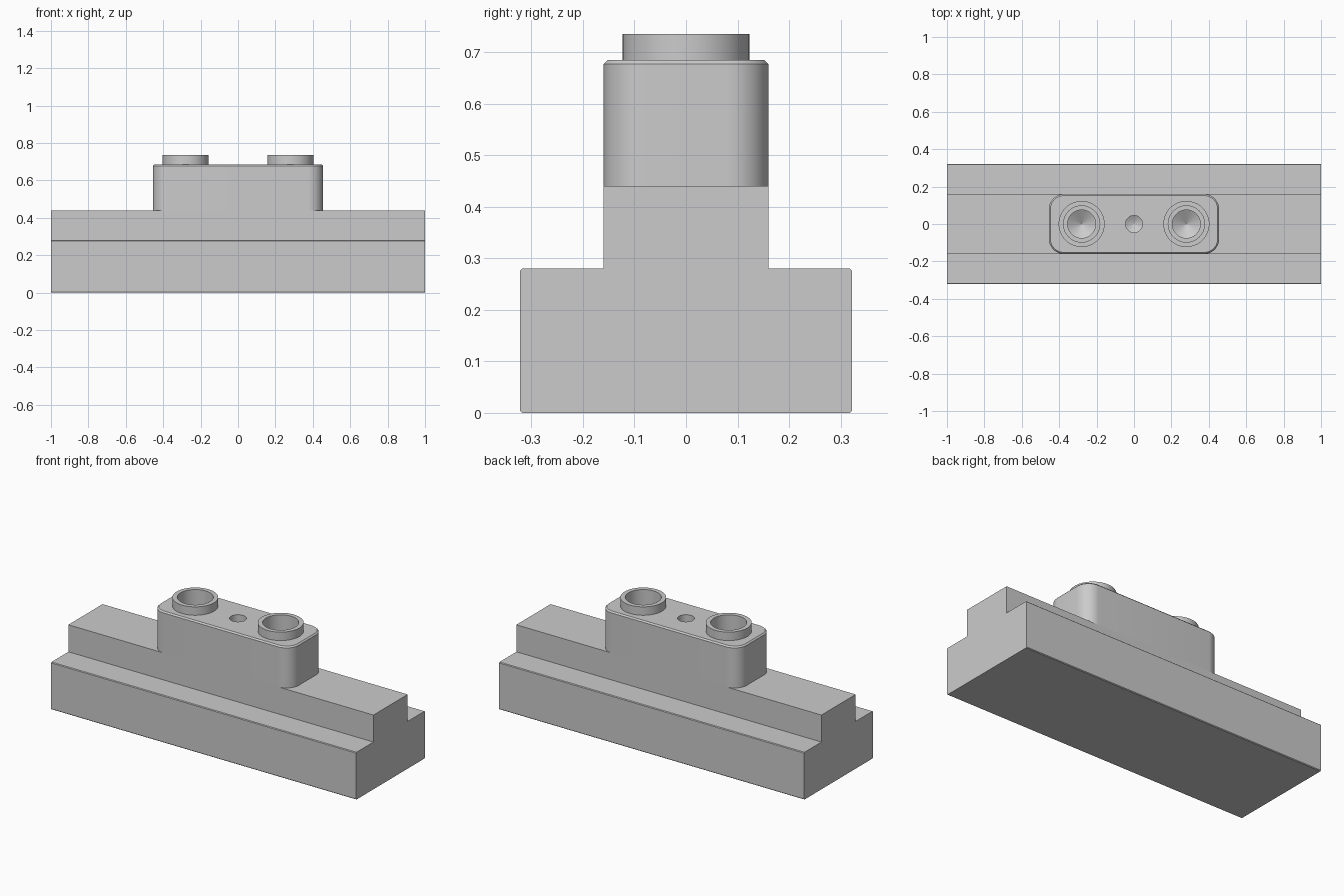
import bpy, bmesh, math

cube = bpy.data.objects.get("Cube")
if cube:
    bpy.data.objects.remove(cube, do_unlink=True)

GREY = (0.6, 0.6, 0.6, 1)
grey = bpy.data.materials.new("light grey")
grey.use_nodes = True
grey.diffuse_color = GREY
grey.node_tree.nodes["Principled BSDF"].inputs["Base Color"].default_value = GREY


def loft(name, loops, closed=False):
    """Skin equal-length point loops; cap the ends, or join last to first."""
    bm = bmesh.new()
    rows = [[bm.verts.new(p) for p in loop] for loop in loops]
    n = len(rows[0])
    pairs = list(zip(rows, rows[1:]))
    if closed:
        pairs.append((rows[-1], rows[0]))
    else:
        bm.faces.new(rows[0])
        bm.faces.new(rows[-1])
    for a, b in pairs:
        for i in range(n):
            j = (i + 1) % n
            bm.faces.new((a[i], a[j], b[j], b[i]))
    bmesh.ops.recalc_face_normals(bm, faces=bm.faces)
    mesh = bpy.data.meshes.new(name)
    bm.to_mesh(mesh)
    bm.free()
    mesh.materials.append(grey)
    obj = bpy.data.objects.new(name, mesh)
    bpy.context.collection.objects.link(obj)
    return obj


def activate(obj):
    bpy.ops.object.select_all(action="DESELECT")
    obj.select_set(True)
    bpy.context.view_layer.objects.active = obj


def circle(x, r, z, n=64):
    return [(x + r * math.cos(math.tau * i / n), r * math.sin(math.tau * i / n), z)
            for i in range(n)]


def rounded_rect(hx, hy, r, z, steps=12):
    pts = []
    for q, (sx, sy) in enumerate([(1, 1), (-1, 1), (-1, -1), (1, -1)]):
        for i in range(steps + 1):
            a = math.pi / 2 * (q + i / steps)
            pts.append((sx * (hx - r) + r * math.cos(a), sy * (hy - r) + r * math.sin(a), z))
    return pts


def drill(name, target, x, profile):
    """Cut a round hole given as (radius, height) steps."""
    cutter = loft(name, [circle(x, r, z) for r, z in profile])
    cutter.hide_render = True
    mod = target.modifiers.new(name, "BOOLEAN")
    mod.operation = "DIFFERENCE"
    mod.solver = "EXACT"
    mod.object = cutter
    activate(target)
    bpy.ops.object.modifier_apply(modifier=name)
    bpy.data.objects.remove(cutter, do_unlink=True)


# Stepped rail with slightly eased outer edges
C = 0.004
half = [(0.322 - C, 0), (0.322, C), (0.322, 0.28 - C), (0.322 - C, 0.28),
        (0.16, 0.28), (0.16, 0.44)]
section = half + [(-y, z) for y, z in reversed(half)]
loft("stepped_rail", [[(x, y, z) for y, z in section] for x in (-1, 1)])

# Rounded block with a chamfered top
TOP, E = 0.685, 0.008
block = loft("rounded_block", [rounded_rect(0.455, 0.16, 0.08, 0.44),
                               rounded_rect(0.455, 0.16, 0.08, TOP - E),
                               rounded_rect(0.455 - E, 0.16 - E, 0.08 - E, TOP)])

# Drilled holes with pointed bottoms
for x in (-0.28, 0.28):
    drill("stepped_hole", block, x, [(0.097, 0.8), (0.097, 0.58), (0.075, 0.58),
                                     (0.075, 0.5), (0.001, 0.455)])
drill("centre_hole", block, 0, [(0.045, 0.8), (0.045, 0.58), (0.001, 0.555)])

# Raised collars around the outer holes
collars = [loft(side + "_collar", [circle(x, r, z) for r, z in
                                   [(0.123, TOP), (0.123, 0.735), (0.097, 0.735), (0.097, TOP)]],
                closed=True)
           for side, x in (("left", 0.28), ("right", -0.28))]

for obj in [block] + collars:
    activate(obj)
    bpy.ops.object.shade_smooth_by_angle(angle=math.radians(30))
